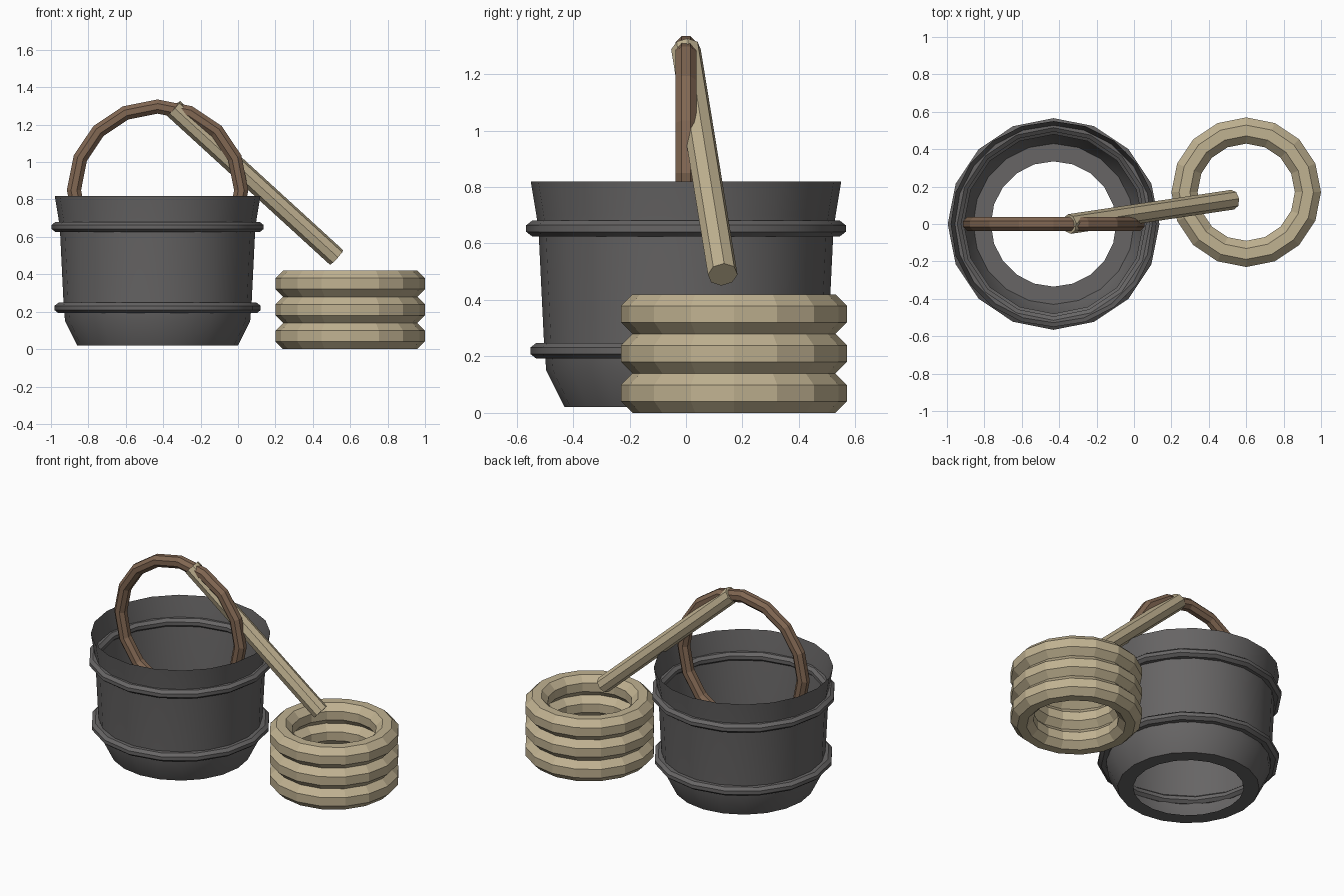
import bpy, bmesh
from math import cos, sin, pi
from mathutils import Vector

cube = bpy.data.objects.get("Cube")
if cube:
    bpy.data.objects.remove(cube, do_unlink=True)


def material(name, rgb):
    m = bpy.data.materials.new(name)
    m.use_nodes = True
    m.diffuse_color = (*rgb, 1)
    bsdf = next(n for n in m.node_tree.nodes if n.type == 'BSDF_PRINCIPLED')
    bsdf.inputs["Base Color"].default_value = (*rgb, 1)
    bsdf.inputs["Roughness"].default_value = 0.8
    return m


iron = material("dark iron", (0.135, 0.13, 0.13))
wood = material("brown wood", (0.22, 0.135, 0.085))
straw = material("pale straw", (0.53, 0.445, 0.285))


def lathe(name, profile, segments, mat, location, closed=False, smooth=None):
    """Revolve (radius, height) points around the local z axis."""
    bm = bmesh.new()
    rings = []
    for i in range(segments):
        a = 2 * pi * i / segments
        rings.append([bm.verts.new((r * cos(a), r * sin(a), z)) for r, z in profile])
    count = len(profile)
    for i, ring in enumerate(rings):
        after = rings[(i + 1) % segments]
        for j in range(count if closed else count - 1):
            k = (j + 1) % count
            bm.faces.new((ring[j], after[j], after[k], ring[k]))
    mesh = bpy.data.meshes.new(name)
    bm.to_mesh(mesh)
    bm.free()
    mesh.materials.append(mat)
    ob = bpy.data.objects.new(name, mesh)
    bpy.context.collection.objects.link(ob)
    ob.location = location
    if smooth:
        bpy.ops.object.select_all(action='DESELECT')
        ob.select_set(True)
        bpy.context.view_layer.objects.active = ob
        bpy.ops.object.shade_smooth_by_angle(angle=smooth)
    return ob


def octagon(radius, half_width, half_height):
    """Flat-sided octagonal section centred at the given radius."""
    s = 1 / cos(pi / 8)
    return [(radius + half_width * s * cos(pi / 8 + i * pi / 4),
             half_height * s * sin(pi / 8 + i * pi / 4)) for i in range(8)]


bucket_x = -0.43

# Open bucket shell with a holed floor and a flared rim
shell = [(0.335, 0.02), (0.43, 0.02), (0.495, 0.15), (0.503, 0.25),
         (0.522, 0.64), (0.53, 0.7), (0.55, 0.82)]
lathe("bucket_shell", shell, 20, iron, (bucket_x, 0, 0), smooth=pi / 3)

# Hoops around the bucket
for name, radius, z in (("lower_hoop", 0.515, 0.22), ("upper_hoop", 0.53, 0.653)):
    lathe(name, octagon(radius, 0.036, 0.028), 16, iron, (bucket_x, 0, z),
          closed=True, smooth=pi / 6)

# Ring handle standing upright in the bucket
handle = lathe("bucket_handle", octagon(0.447, 0.038, 0.037), 16, wood,
               (bucket_x, 0, 0.85), closed=True)
handle.rotation_euler.x = pi / 2

# Stack of coiled rings
for i in range(3):
    lathe(f"coil_ring_{i + 1}", octagon(0.33, 0.07, 0.07), 16, straw,
          (0.6, 0.17, 0.07 + 0.14 * i), closed=True)

# Straight stick leaning from the handle to above the coil
top, bottom = Vector((-0.345, 0, 1.287)), Vector((0.527, 0.13, 0.49))
axis = top - bottom
bpy.ops.mesh.primitive_cylinder_add(vertices=8, radius=0.053, depth=axis.length,
                                    location=(top + bottom) / 2)
stick = bpy.context.object
stick.name = "leaning_stick"
stick.rotation_euler = axis.to_track_quat('Z', 'Y').to_euler()
stick.data.materials.append(straw)
